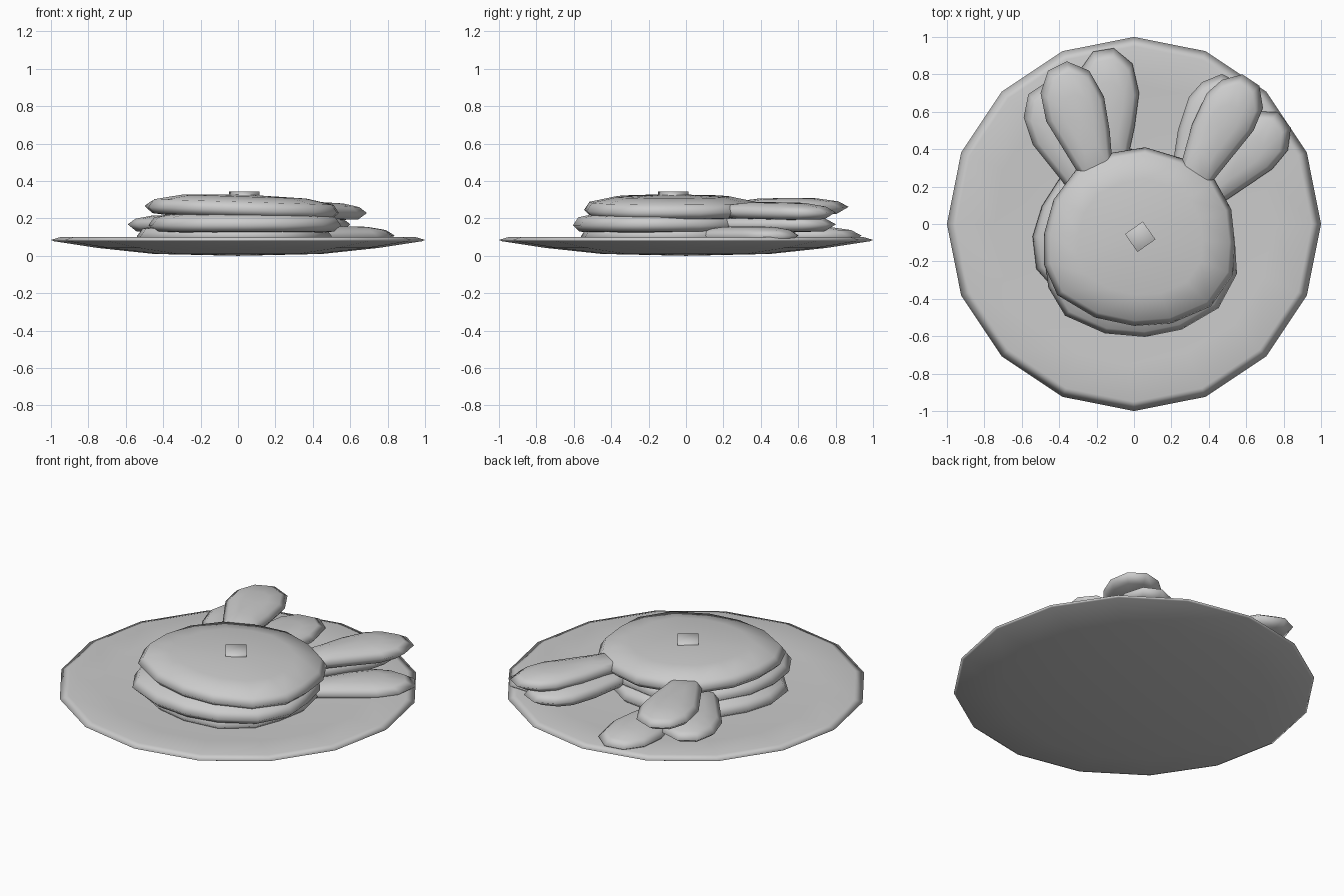
import bpy, bmesh
from math import cos, sin, pi, radians
from mathutils import Vector, Matrix

if "Cube" in bpy.data.objects:
    bpy.data.objects.remove(bpy.data.objects["Cube"])


def finish(bm, name, matrix=Matrix.Identity(4)):
    bmesh.ops.recalc_face_normals(bm, faces=bm.faces)
    for f in bm.faces:
        f.smooth = True
    me = bpy.data.meshes.new(name)
    bm.to_mesh(me)
    bm.free()
    ob = bpy.data.objects.new(name, me)
    ob.matrix_world = matrix
    bpy.context.collection.objects.link(ob)
    return ob


def blob(bm, outline, levels, bottom, top):
    """Stack scaled copies of an outline, closed by a centre point at each end."""
    pts = [Vector(p) for p in outline]
    n = len(pts)
    c = sum(pts, Vector((0, 0))) / n
    rings = []
    for s, z in levels:
        rings.append([bm.verts.new((*(c + (p - c) * s), z)) for p in pts])
    for a, b in zip(rings, rings[1:]):
        for i in range(n):
            j = (i + 1) % n
            bm.faces.new((a[i], a[j], b[j], b[i]))
    for ring, z in ((rings[0], bottom), (rings[-1], top)):
        v = bm.verts.new((*c, z))
        for i in range(n):
            bm.faces.new((ring[i], ring[(i + 1) % n], v))


# Plate: 16-sided shallow dish
bm = bmesh.new()
circle = [(cos(2 * pi * i / 16), sin(2 * pi * i / 16)) for i in range(16)]
blob(bm, circle, [(0.45, 0.01), (0.75, 0.042), (0.985, 0.078), (1, 0.085),
                  (0.95, 0.1), (0.75, 0.092), (0.5, 0.085)], 0, 0.085)
finish(bm, "plate")

# Pancake outlines, drawn as seen on the top one
HEAD = [(-0.48, -0.22), (-0.41, -0.38), (-0.21, -0.5), (0, -0.545), (0.2, -0.53),
        (0.41, -0.44), (0.53, -0.27), (0.54, -0.1), (0.52, 0.08), (0.43, 0.24),
        (0.26, 0.35), (0.06, 0.41), (-0.12, 0.38), (-0.31, 0.29), (-0.43, 0.13),
        (-0.48, -0.05)]
RIGHT_EAR = [(0.22, 0.23), (0.26, 0.35), (0.31, 0.53), (0.39, 0.7), (0.47, 0.77),
             (0.58, 0.8), (0.67, 0.74), (0.69, 0.62), (0.64, 0.5), (0.43, 0.24),
             (0.35, 0.13)]
LEFT_EAR = [(-0.25, 0.19), (-0.31, 0.29), (-0.47, 0.55), (-0.5, 0.7), (-0.46, 0.82),
            (-0.36, 0.87), (-0.24, 0.82), (-0.16, 0.68), (-0.13, 0.5), (-0.12, 0.38),
            (-0.105, 0.26)]
PIVOT = Vector((0.02, -0.07, 0.25))


def pancake(name, centre, turn, tilt):
    bm = bmesh.new()
    blob(bm, HEAD, [(0.6, 0.195), (0.93, 0.212), (1, 0.245), (0.94, 0.288),
                    (0.65, 0.317)], 0.195, 0.328)
    for ear in (LEFT_EAR, RIGHT_EAR):
        blob(bm, ear, [(0.8, 0.213), (1, 0.25), (0.82, 0.28), (0.45, 0.297)], 0.205, 0.3)
    bmesh.ops.translate(bm, verts=bm.verts, vec=-PIVOT)
    m = (Matrix.Translation(centre) @ Matrix.Rotation(radians(tilt), 4, 'Y')
         @ Matrix.Rotation(radians(turn), 4, 'Z'))
    return finish(bm, name, m)


# Stack of three, each turned a little differently
pancake("bottom_pancake", (-0.02, -0.07, 0.108), -17, 0)
pancake("middle_pancake", (0.02, -0.13, 0.168), 7, 0)
pancake("top_pancake", (0.02, -0.07, 0.25), 0, 1.8)

# Butter pat
bm = bmesh.new()
bmesh.ops.create_cube(bm, size=1)
finish(bm, "butter_pat", Matrix.Translation((0.033, -0.068, 0.322))
       @ Matrix.Rotation(radians(35), 4, 'Z') @ Matrix.Diagonal((0.117, 0.117, 0.044, 1)))
